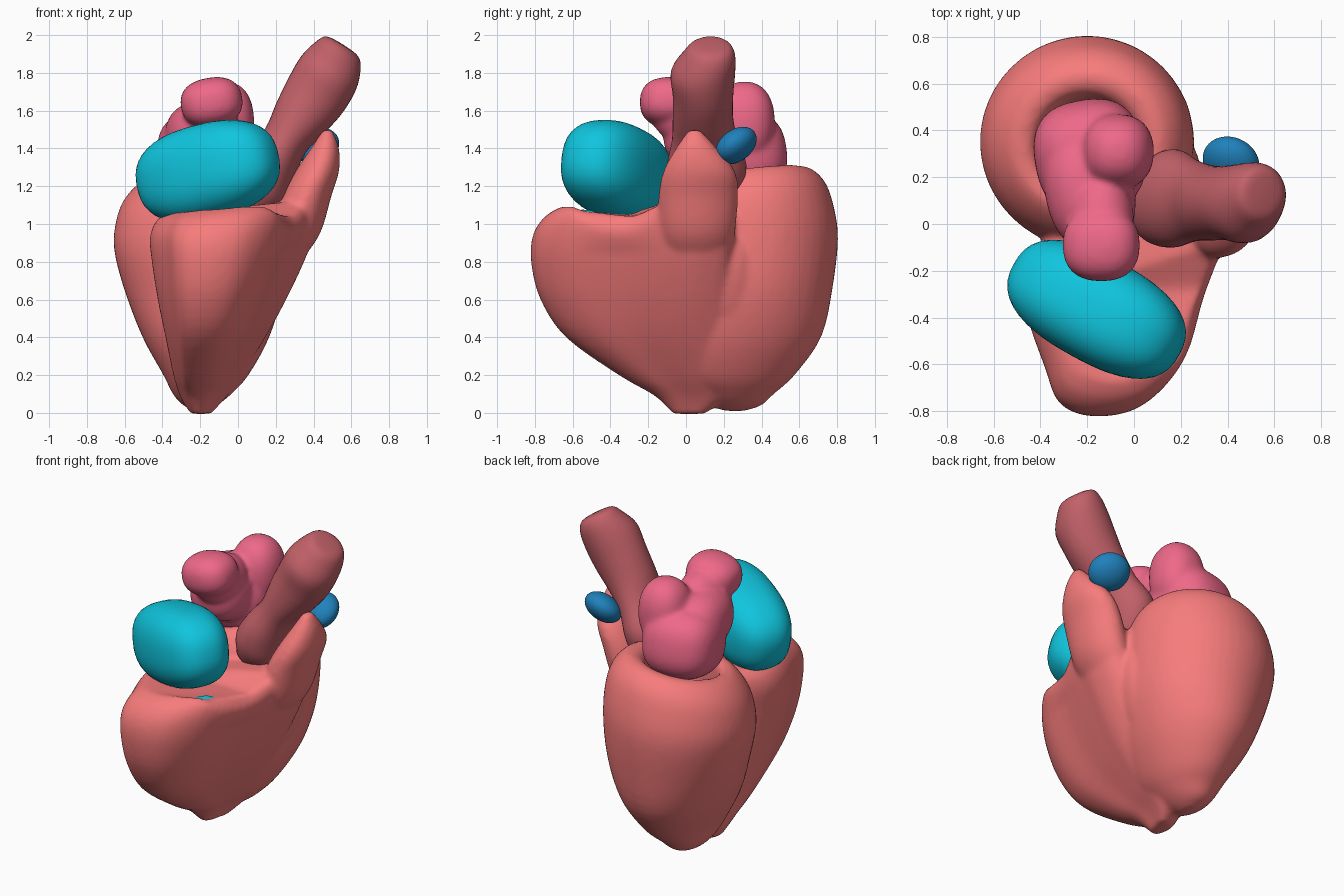
import bpy, bmesh, math
from mathutils import Vector, Matrix, Euler

if "Cube" in bpy.data.objects:
    bpy.data.objects.remove(bpy.data.objects["Cube"])


def material(name, rgb):
    m = bpy.data.materials.new(name)
    m.diffuse_color = (*rgb, 1)
    m.use_nodes = True
    m.node_tree.nodes["Principled BSDF"].inputs["Base Color"].default_value = m.diffuse_color
    return m


MUSCLE = material("muscle", (0.93, 0.20, 0.20))
CYAN = material("cyan", (0.005, 0.56, 0.73))
PINK = material("pink", (0.86, 0.14, 0.25))
DARK = material("dark_red", (0.54, 0.12, 0.14))
BLUE = material("blue", (0.014, 0.22, 0.50))


def spline(pts, steps, closed=False):
    """Catmull-Rom through tuples of any length."""
    n, out = len(pts), []
    for i in range(n if closed else n - 1):
        idx = [i - 1, i, i + 1, i + 2]
        idx = [k % n if closed else min(max(k, 0), n - 1) for k in idx]
        a, b, c, d = (pts[k] for k in idx)
        for s in range(steps):
            t = s / steps
            out.append(tuple(0.5 * (2 * q + (r - p) * t + (2 * p - 5 * q + 4 * r - w) * t * t
                                    + (3 * q - p - 3 * r + w) * t ** 3)
                             for p, q, r, w in zip(a, b, c, d)))
    if not closed:
        out.append(tuple(pts[-1]))
    return out


def loft(bm, rings):
    rows = [[bm.verts.new(p) for p in r] for r in rings]
    n = len(rows[0])
    new = []
    for a, b in zip(rows, rows[1:]):
        for i in range(n):
            new.append(bm.faces.new((a[i], a[(i + 1) % n], b[(i + 1) % n], b[i])))
    new += [bm.faces.new(rows[0][::-1]), bm.faces.new(rows[-1])]
    return [v for r in rows for v in r]


def ellipse(cx, cy, z, rx, ry, n=48):
    return [(cx + rx * math.cos(2 * math.pi * i / n),
             cy + ry * math.sin(2 * math.pi * i / n), z) for i in range(n)]


def blob(bm, center, radii, rot=(0, 0, 0), power=2.0):
    """Rounded-box ellipsoid."""
    new = bmesh.ops.create_icosphere(bm, subdivisions=4, radius=1)["verts"]
    mat = Matrix.Translation(center) @ Euler([math.radians(a) for a in rot]).to_matrix().to_4x4()
    for v in new:
        k = sum(abs(c) ** power for c in v.co) ** (1 / power)
        v.co = mat @ Vector([c / k * r for c, r in zip(v.co, radii)])


def finish(bm, name, mat, voxel=0, smooth=0):
    bmesh.ops.recalc_face_normals(bm, faces=bm.faces)
    for f in bm.faces:
        f.smooth = True
    me = bpy.data.meshes.new(name)
    bm.to_mesh(me)
    bm.free()
    me.materials.append(mat)
    ob = bpy.data.objects.new(name, me)
    bpy.context.collection.objects.link(ob)
    if voxel:
        r = ob.modifiers.new("fuse", "REMESH")
        r.mode, r.voxel_size, r.use_smooth_shade = "VOXEL", voxel, True
        s = ob.modifiers.new("soften", "SMOOTH")
        s.factor, s.iterations = 0.5, smooth
    return ob


# Left ventricle: thick cup with rolled, tilted rim (z, cx, cy, rx, ry)
bm = bmesh.new()
cup = [(0.01, -.20, .26, .03, .05), (0.04, -.20, .26, .09, .14), (0.10, -.19, .25, .155, .215),
       (0.20, -.17, .25, .225, .325), (0.40, -.17, .29, .335, .425), (0.65, -.18, .33, .42, .445),
       (0.90, -.20, .35, .457, .455), (1.08, -.20, .35, .44, .425), (1.19, -.20, .35, .39, .375),
       (1.255, -.20, .34, .31, .30), (1.23, -.20, .33, .23, .23), (1.10, -.20, .32, .20, .21),
       (0.80, -.19, .30, .18, .19), (0.50, -.19, .28, .08, .10)]
verts = loft(bm, [ellipse(cx, cy, z, rx, ry) for z, cx, cy, rx, ry in spline(cup, 4)])
for v in verts:
    w = max(0, v.co.z - 0.6) / 0.6
    v.co.z += w * (0.12 * (v.co.x + 0.2) + 0.12 * (v.co.y - 0.33))

# Right ventricle: one normalised outline fitted to bounds (z, x0, x1, y0, y1)
outline = spline([(.09, .2), (.17, .05), (.35, 0), (.58, .04), (.76, .2), (.85, .45), (.95, .68),
                  (1, .84), (.9, 1), (.5, .95), (.2, .8), (.02, .6), (0, .42)], 4, True)
levels = [(-.005, -.25, -.14, -.07, .1), (.04, -.28, -.10, -.11, .16), (.1, -.31, -.05, -.18, .2),
          (.2, -.34, .02, -.355, .2), (.4, -.38, .145, -.635, .22), (.6, -.42, .255, -.77, .23),
          (.8, -.45, .35, -.82, .24), (.95, -.46, .41, -.81, .25), (1.05, -.43, .43, -.75, .24),
          (1.10, -.38, .40, -.67, .2)]
verts = loft(bm, [[(x0 + u * (x1 - x0), y0 + v * (y1 - y0), z + max(0, z - .8) * .25 * (u - .6))
                   for u, v in outline] for z, x0, x1, y0, y1 in spline(levels, 4)])
# shallow notch in the upper right edge
for v in verts:
    dy = (v.co.y + 0.36) / 0.24
    if v.co.x > 0 and abs(dy) < 1:
        w = min(1, max(0, (v.co.z - 0.85) / 0.2)) * min(1, v.co.x / 0.15)
        v.co.z -= 0.09 * w * (1 - dy * dy)
# outflow spire
spire = [(.62, .12, .06, .08, .10), (.80, .20, .06, .13, .17), (.95, .30, .06, .135, .2),
         (1.15, .365, .065, .13, .21), (1.28, .42, .07, .115, .19), (1.40, .46, .055, .075, .11),
         (1.5, .475, .045, .025, .03)]
loft(bm, [ellipse(cx, cy, z, rx, ry) for z, cx, cy, rx, ry in spline(spire, 4)])
# wall flesh bridging the two chambers
blob(bm, (-.13, .17, .28), (.17, .16, .24), (0, 20, 0))
blob(bm, (.02, .24, .70), (.235, .16, .36), (0, 18, 0), 2.4)
blob(bm, (.03, .42, .85), (.20, .20, .33), (0, 10, 0), 2.5)
finish(bm, "ventricles", MUSCLE, 0.016, 8)

# Right atrium: large rounded block lying diagonally at the front
bm = bmesh.new()
blob(bm, (-.16, -.365, 1.28), (.405, .225, .25), (0, -13, -29), 2.5)
finish(bm, "right_atrium", CYAN)

# Small valve flap under the atrium
bm = bmesh.new()
blob(bm, (.12, -.55, 1.05), (.04, .09, .025), (0, 10, -30))
finish(bm, "valve_flap", CYAN)

# Left atrium: body in the cup, rear lobe and front lobe
bm = bmesh.new()
blob(bm, (-.19, .29, 1.37), (.235, .24, .22), (8, 0, 10), 2.6)
blob(bm, (-.07, .31, 1.54), (.155, .16, .215), (0, 0, 0), 2.3)
blob(bm, (-.19, .14, 1.46), (.19, .26, .19), (0, 0, 12), 2.3)
blob(bm, (-.14, .02, 1.57), (.14, .2, .15))
blob(bm, (-.14, -.09, 1.645), (.165, .155, .13), (0, -10, 0), 2.4)
finish(bm, "left_atrium", PINK, 0.014, 14)

# Aorta: leaning swollen tube (x, y, z, in-plane radius, y radius)
bm = bmesh.new()
path = [(.06, .10, 1.10, .12, .14), (.11, .10, 1.19, .165, .19), (.17, .11, 1.31, .15, .21),
        (.25, .10, 1.44, .125, .175), (.33, .09, 1.56, .15, .16), (.41, .09, 1.68, .17, .16),
        (.48, .09, 1.80, .17, .17), (.53, .12, 1.89, .14, .14), (.552, .13, 1.94, .10, .10),
        (.556, .13, 1.95, .02, .02)]
tilt = Vector((math.cos(math.radians(32)), 0, -math.sin(math.radians(32))))
rings = []
for x, y, z, r, ry in spline(path, 4):
    rings.append([Vector((x, y, z)) + tilt * r * math.cos(a) + Vector((0, ry * math.sin(a), 0))
                  for a in [2 * math.pi * i / 40 for i in range(40)]])
loft(bm, rings)
finish(bm, "aorta", DARK)

# Pulmonary artery stub behind the spire
bm = bmesh.new()
blob(bm, (.415, .265, 1.415), (.125, .08, .12), (-50, 10, -35), 2.0)
finish(bm, "pulmonary_artery", BLUE)
